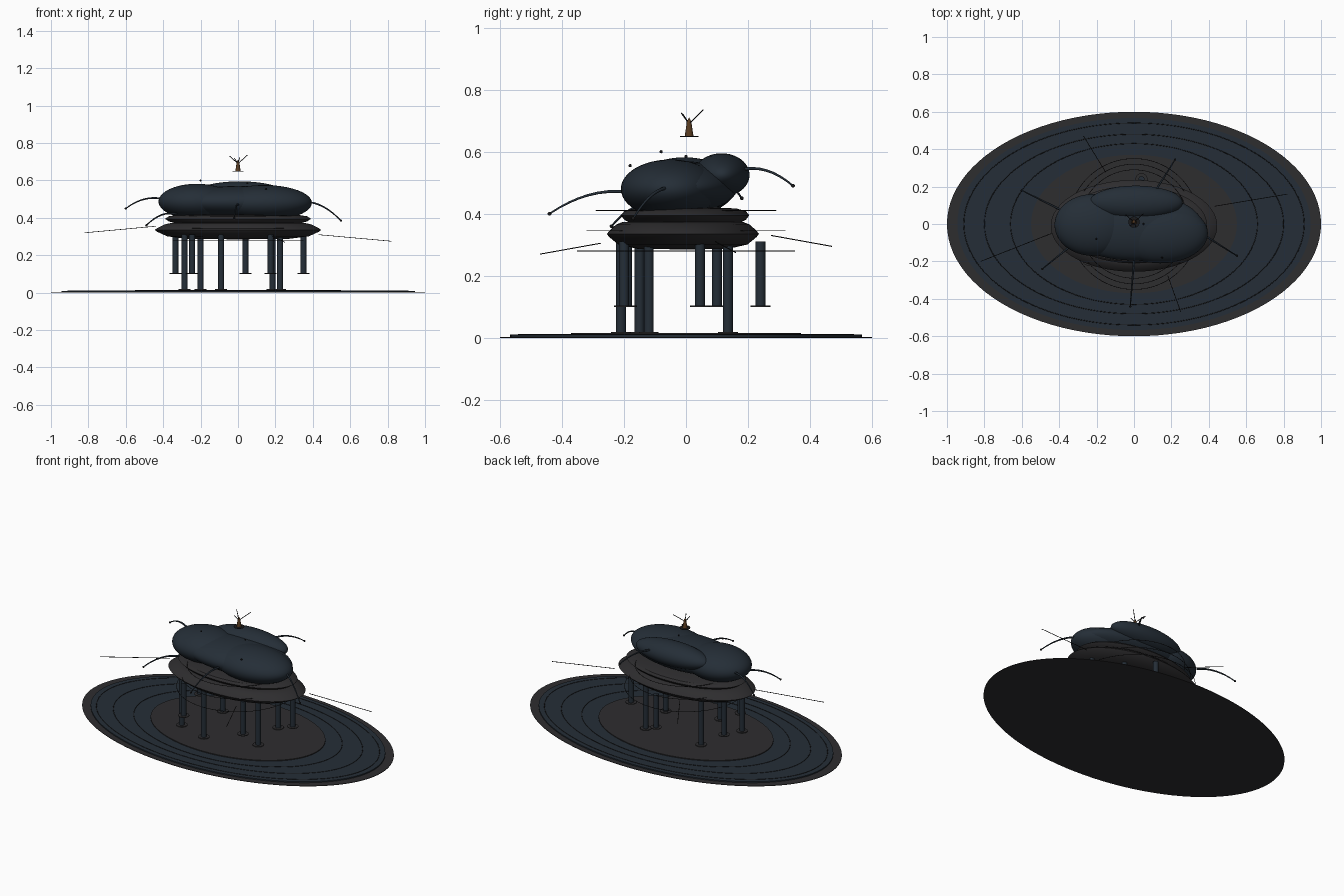
import bpy, bmesh, math
from mathutils import Vector

if "Cube" in bpy.data.objects:
    bpy.data.objects.remove(bpy.data.objects["Cube"])


def mat(name, c):
    m = bpy.data.materials.new(name)
    m.diffuse_color = (*c, 1)
    m.use_nodes = True
    m.node_tree.nodes["Principled BSDF"].inputs["Base Color"].default_value = m.diffuse_color
    return m


BLUE = mat("dark_blue", (0.018, 0.027, 0.038))
GREY = mat("dark_grey", (0.027, 0.026, 0.028))
BLACK = mat("black", (0.01, 0.01, 0.011))
BROWN = mat("brown", (0.10, 0.045, 0.015))


def finish(o, name, m, smooth=True):
    o.name = name
    o.data.materials.append(m)
    if smooth and o.type == 'MESH':
        for p in o.data.polygons:
            p.use_smooth = True
    return o


def lathe(name, profile, center, sx, sy, m, n=96):
    """Spin (radius, z) points, then stretch into an ellipse."""
    bm = bmesh.new()
    rings = []
    for r, z in profile:
        if r == 0:
            rings.append([bm.verts.new((center[0], center[1], center[2] + z))])
        else:
            rings.append([bm.verts.new((center[0] + sx * r * math.cos(2 * math.pi * i / n),
                                        center[1] + sy * r * math.sin(2 * math.pi * i / n),
                                        center[2] + z)) for i in range(n)])
    for a, b in zip(rings, rings[1:]):
        for i in range(n):
            j = (i + 1) % n
            q = [a[i % len(a)], a[j % len(a)], b[j % len(b)], b[i % len(b)]]
            bm.faces.new(list(dict.fromkeys(q)))
    bmesh.ops.recalc_face_normals(bm, faces=bm.faces)
    me = bpy.data.meshes.new(name)
    bm.to_mesh(me)
    bm.free()
    o = bpy.data.objects.new(name, me)
    bpy.context.collection.objects.link(o)
    finish(o, name, m)
    bpy.context.view_layer.objects.active = o
    o.select_set(True)
    bpy.ops.object.shade_smooth_by_angle(angle=math.radians(30))
    o.select_set(False)
    return o


def disc(name, z, rx, ry, h, m, y=0.0, x=0.0, n=96):
    return lathe(name, [(0, 0), (1, 0), (1, h), (0, h)], (x, y, z), rx, ry, m, n)


def ellipsoid(name, loc, r, m):
    bpy.ops.mesh.primitive_uv_sphere_add(segments=48, ring_count=24, location=loc)
    o = bpy.context.object
    o.scale = r
    return finish(o, name, m)


def tube(name, pts, radius, m, closed=False, taper=None):
    cu = bpy.data.curves.new(name, 'CURVE')
    cu.dimensions = '3D'
    cu.bevel_depth = radius
    cu.bevel_resolution = 1
    cu.use_fill_caps = True
    s = cu.splines.new('POLY')
    s.points.add(len(pts) - 1)
    s.use_cyclic_u = closed
    for i, p in enumerate(pts):
        s.points[i].co = (*p, 1)
        s.points[i].radius = 1 if taper is None else 1 + (taper - 1) * i / (len(pts) - 1)
    o = bpy.data.objects.new(name, cu)
    bpy.context.collection.objects.link(o)
    return finish(o, name, m)


def ring(name, rx, ry, z, radius, m):
    pts = [(rx * math.cos(2 * math.pi * i / 96), ry * math.sin(2 * math.pi * i / 96), z) for i in range(96)]
    return tube(name, pts, radius, m, True)


# Base: wide ellipse with raised layers and ripples
disc("base_rim", 0, 1.0, 0.6, 0.003, GREY)
disc("base_water", 0.003, 0.945, 0.567, 0.007, BLUE)
disc("base_inner_plate", 0.010, 0.55, 0.37, 0.005, GREY)
for i, (a, b) in enumerate([(0.91, 0.54), (0.80, 0.48), (0.66, 0.43)]):
    ring(f"ripple_{i}", a, b, 0.010, 0.002, BLACK)

# Long legs reach the base, short legs hang above it
long_legs = [(-0.285, -0.15), (-0.09, -0.21), (0.225, -0.12), (0.185, 0.135), (-0.20, 0.135)]
short_legs = [(-0.335, 0.10), (-0.245, -0.19), (0.04, 0.24), (0.175, -0.20), (0.35, 0.045)]
for kind, legs, z0 in (("long", long_legs, 0.015), ("short", short_legs, 0.10)):
    for i, (x, y) in enumerate(legs):
        disc(f"{kind}_leg_{i}", z0, 0.016, 0.016, 0.31 - z0, BLUE, y, x, 16)
        disc(f"{kind}_leg_foot_{i}", z0, 0.032, 0.032, 0.004, GREY, y, x, 24)

# Saucer decks
lathe("lower_deck", [(0, -0.05), (0.6, -0.048), (0.85, -0.034), (0.97, -0.01), (1, 0), (0.97, 0.01),
                     (0.88, 0.03), (0.8, 0.038), (0, 0.04)], (0, -0.01, 0.335), 0.445, 0.245, GREY)
lathe("upper_deck", [(0, -0.035), (0.8, -0.03), (0.95, -0.014), (1, 0), (0.95, 0.013), (0.8, 0.022),
                     (0, 0.03)], (0, -0.003, 0.395), 0.39, 0.207, GREY)

# Rounded hull lobes
ellipsoid("hull_center", (0.0, -0.015, 0.485), (0.37, 0.18, 0.085), BLUE)
ellipsoid("hull_left", (-0.22, -0.005, 0.487), (0.205, 0.165, 0.095), BLUE)
ellipsoid("hull_right", (0.14, -0.05, 0.48), (0.255, 0.16, 0.095), BLUE)
ellipsoid("hull_back", (0.01, 0.115, 0.525), (0.25, 0.09, 0.07), BLUE)

# Thin hoops around the decks
for i, (r, z) in enumerate([(0.29, 0.411), (0.32, 0.345), (0.35, 0.28)]):
    ring(f"hoop_{i}", r, r, z, 0.0015, BLACK)

# Drooping arms with a small bead at the end
arms = [((-0.40, 0.08, 0.50), (-0.60, 0.18, 0.45)),
        ((0.36, -0.05, 0.485), (0.55, -0.17, 0.385)),
        ((-0.33, -0.11, 0.42), (-0.49, -0.24, 0.36)),
        ((0.0, -0.19, 0.47), (-0.02, -0.44, 0.40)),
        ((0.11, 0.17, 0.54), (0.22, 0.345, 0.49))]
for i, (a, b) in enumerate(arms):
    a, b = Vector(a), Vector(b)
    pts = []
    for k in range(9):
        t = k / 8
        p = a.lerp(b, t)
        p.z += 0.10 * t * (1 - t)
        pts.append(p)
    tube(f"arm_{i}", pts, 0.006, BLUE, taper=0.5)
    ellipsoid(f"arm_bead_{i}", b, (0.006, 0.006, 0.006), BLACK)

# Long thin whiskers from the lower deck
for i, (a, b) in enumerate([((0.43, 0.095, 0.31), (0.82, 0.16, 0.275)),
                            ((-0.44, -0.05, 0.355), (-0.82, -0.20, 0.32)),
                            ((0.18, -0.275, 0.305), (0.25, -0.47, 0.27)),
                            ((-0.15, 0.275, 0.33), (-0.27, 0.47, 0.295))]):
    tube(f"whisker_{i}", [a, b], 0.0018, BLACK)

# Little floating windmill on top
disc("windmill_plate", 0.648, 0.03, 0.03, 0.003, BLACK, 0.01, 0, 32)
lathe("windmill_tower", [(0, 0), (0.014, 0), (0.008, 0.04), (0.008, 0.045), (0, 0.06)],
      (0, 0.01, 0.651), 1, 1, BROWN, 12)
for i, tip in enumerate([(0.05, 0.055, 0.735), (-0.045, 0.05, 0.73), (0.01, -0.015, 0.725), (-0.02, -0.01, 0.72)]):
    tube(f"windmill_blade_{i}", [(0, 0.01, 0.69), tip], 0.002, BLACK)

# Beads resting over the hull
for i, p in enumerate([(-0.20, -0.08, 0.60), (0.15, -0.18, 0.555), (0.05, 0.0, 0.585)]):
    ellipsoid(f"hull_bead_{i}", p, (0.005, 0.005, 0.005), BLACK)
